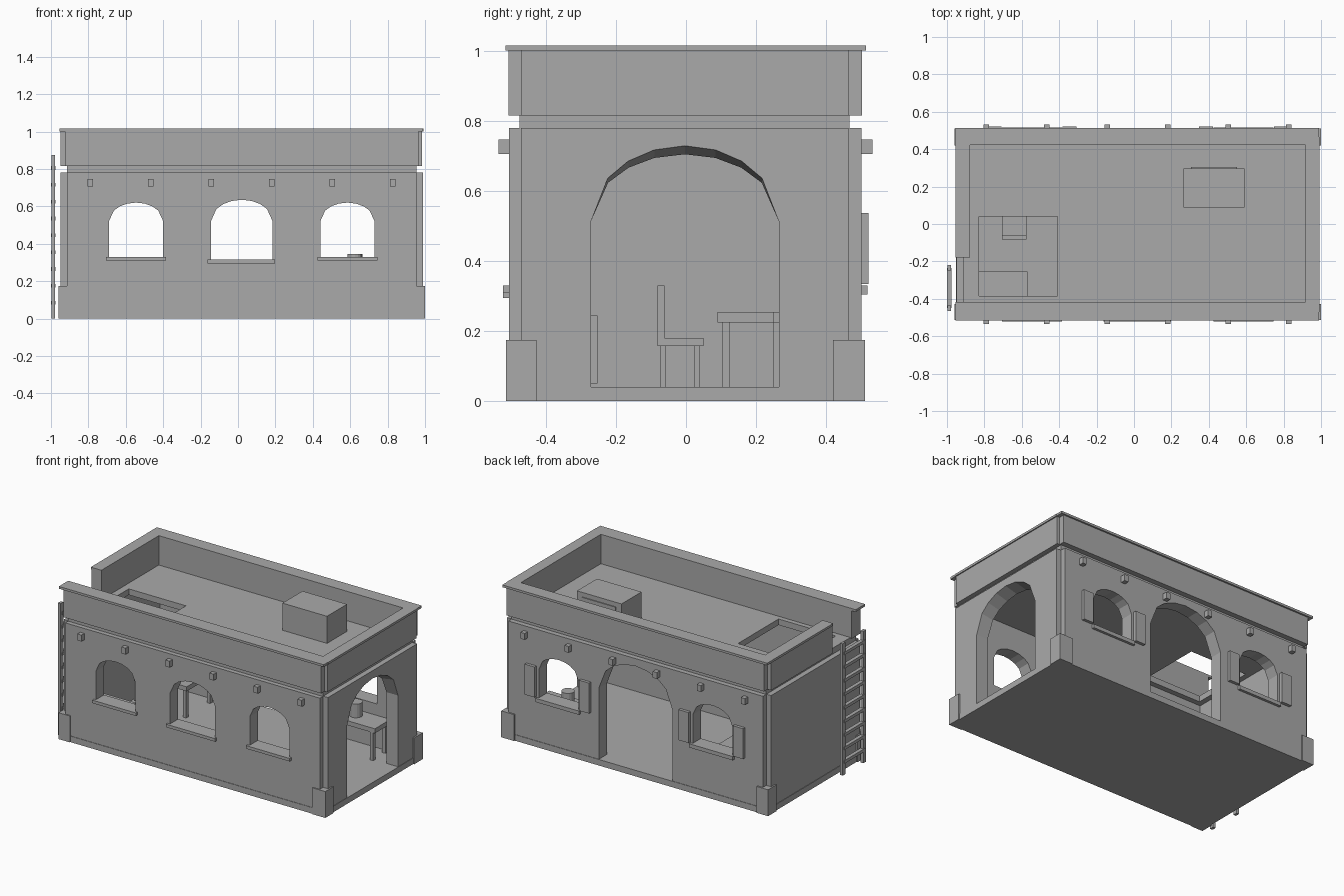
import bpy, bmesh, math

if "Cube" in bpy.data.objects:
    bpy.data.objects.remove(bpy.data.objects["Cube"])

GREY = (0.4, 0.4, 0.4, 1)
plaster = bpy.data.materials.new("plain_grey")
plaster.use_nodes = True
plaster.diffuse_color = GREY
plaster.node_tree.nodes["Principled BSDF"].inputs["Base Color"].default_value = GREY


def add_object(name, bm):
    bmesh.ops.recalc_face_normals(bm, faces=bm.faces)
    mesh = bpy.data.meshes.new(name)
    bm.to_mesh(mesh)
    bm.free()
    mesh.materials.append(plaster)
    obj = bpy.data.objects.new(name, mesh)
    bpy.context.collection.objects.link(obj)
    return obj


def box(name, x, y, z):
    """Box from (low, high) ranges on each axis."""
    bm = bmesh.new()
    bmesh.ops.create_cube(bm, size=1)
    for v in bm.verts:
        v.co = [r[0] + (c + 0.5) * (r[1] - r[0]) for r, c in zip((x, y, z), v.co)]
    return add_object(name, bm)


def arch_profile(half, bottom, spring, rise):
    right = [(half * math.cos(math.radians(a)), spring + rise * math.sin(math.radians(a)))
             for a in (0, 35, 53, 71, 90)]
    left = [(-u, z) for u, z in reversed(right[:-1])]
    return [(half, bottom)] + right + left + [(-half, bottom)]


def arch_cutter(place, near, far):
    """Solid lofted between two arch profiles; place maps (u, z, end) to a point."""
    bm = bmesh.new()
    rings = [[bm.verts.new(place(u, z, end)) for u, z in prof]
             for end, prof in enumerate((near, far))]
    n = len(near)
    for i in range(n):
        j = (i + 1) % n
        bm.faces.new((rings[0][i], rings[0][j], rings[1][j], rings[1][i]))
    bm.faces.new(rings[0])
    bm.faces.new(rings[1])
    cutter = add_object("cutter", bm)
    cutter.hide_render = True
    return cutter


def cut(target, cutters):
    for c in cutters:
        mod = target.modifiers.new("opening", "BOOLEAN")
        mod.operation, mod.solver, mod.object = "DIFFERENCE", "EXACT", c
    graph = bpy.context.evaluated_depsgraph_get()
    mesh = bpy.data.meshes.new_from_object(target.evaluated_get(graph))
    target.modifiers.clear()
    target.data = mesh
    for c in cutters:
        bpy.data.objects.remove(c)


def side_arch(centre, y, half, bottom, spring, top):
    prof = arch_profile(half, bottom, spring, top - spring)
    return arch_cutter(lambda u, z, e: (centre + u, y + (0.2 if e else -0.2), z), prof, prof)


# Floor slab and four walls
WALL_Z = (0.04, 0.78)
box("floor_slab", (-0.953, 0.993), (-0.508, 0.503), (0, 0.04))
front = box("front_wall", (-0.915, 0.955), (-0.505, -0.42), WALL_Z)
back = box("back_wall", (-0.915, 0.955), (0.415, 0.5), WALL_Z)
box("closed_end_wall", (-0.95, -0.865), (-0.47, 0.464), WALL_Z)
arched_end = box("arched_end_wall", (0.905, 0.99), (-0.47, 0.464), WALL_Z)

# Arched windows and doors
small = dict(half=0.145, bottom=0.33, spring=0.52, top=0.62)
cut(front, [side_arch(-0.545, -0.46, **small), side_arch(0.585, -0.46, **small),
            side_arch(0.02, -0.46, 0.165, 0.315, 0.52, 0.635)])
cut(back, [side_arch(-0.545, 0.46, **small), side_arch(0.585, 0.46, **small),
           side_arch(0.02, 0.46, 0.27, 0, 0.513, 0.73)])
cut(arched_end, [arch_cutter(lambda u, z, e: (0.9 if e else 0.995, u - 0.003, z),
                             arch_profile(0.268, 0, 0.513, 0.217),
                             arch_profile(0.268, 0, 0.513, 0.19))])

# Sills and shutters
for x in (-0.545, 0.585):
    box("front_sill", (x - 0.16, x + 0.16), (-0.522, -0.46), (0.31, 0.33))
    box("back_sill", (x - 0.16, x + 0.16), (0.46, 0.517), (0.305, 0.33))
    for s in (-1, 1):
        cx = x + s * 0.2
        box("shutter", (cx - 0.037, cx + 0.037), (0.5, 0.52), (0.335, 0.537))
box("front_middle_sill", (-0.163, 0.197), (-0.522, -0.46), (0.295, 0.315))

# Roof beam ends along both long walls
for i in range(6):
    x = -0.79 + i * 0.3235
    for y in ((-0.535, -0.5), (0.495, 0.532)):
        box("beam_end", (x - 0.015, x + 0.015), y, (0.705, 0.747))

# Corner blocks
for x in ((-0.96, -0.875), (0.905, 1.0)):
    for y in ((-0.513, -0.427), (0.42, 0.51)):
        box("corner_block", x, y, (0, 0.175))

# Roof with hatch
roof = box("roof", (-0.915, 0.955), (-0.475, 0.467), (0.78, 0.82))
hatch = box("hatch_cutter", (-0.83, -0.41), (-0.385, 0.04), (0.7, 0.9))
hatch.hide_render = True
cut(roof, [hatch])

# Parapet with caps; the ladder end leaves a gap
PAR_Z, CAP_Z = (0.815, 1.0), (1.0, 1.015)
box("front_parapet", (-0.925, 0.965), (-0.507, -0.417), PAR_Z)
box("back_parapet", (-0.925, 0.965), (0.422, 0.502), PAR_Z)
box("ladder_end_parapet", (-0.95, -0.877), (-0.18, 0.464), PAR_Z)
box("arched_end_parapet", (0.917, 0.985), (-0.47, 0.464), PAR_Z)
box("front_cap", (-0.955, 0.99), (-0.515, -0.417), CAP_Z)
box("back_cap", (-0.955, 0.99), (0.422, 0.513), CAP_Z)
box("ladder_end_cap", (-0.955, -0.877), (-0.18, 0.464), CAP_Z)
box("arched_end_cap", (0.917, 0.992), (-0.47, 0.464), CAP_Z)

# Rooftop box
box("roof_box", (0.265, 0.592), (0.088, 0.298), (0.81, 1.0))
box("roof_box_panel", (0.305, 0.552), (0.29, 0.304), (0.82, 0.97))

# Ladder
for y in (-0.45, -0.234):
    box("ladder_rail", (-0.997, -0.978), (y - 0.014, y + 0.014), (0, 0.875))
for i in range(9):
    z = 0.085 + i * 0.09
    box("ladder_rung", (-1.0, -0.975), (-0.45, -0.234), (z - 0.01, z + 0.01))


def legs(name, x, y, top, t):
    for lx in (x[0], x[1] - t):
        for ly in (y[0], y[1] - t):
            box(name, (lx, lx + t), (ly, ly + t), (0.04, top))


# Furniture: pot table, dining table, chair and chest
for name, x, y in (("pot_table", (0.42, 0.83), (0.25, 0.413)),
                   ("dining_table", (-0.83, -0.44), (0.09, 0.39))):
    box(name + "_top", x, y, (0.225, 0.255))
    inset = 0.012 if name == "dining_table" else 0
    legs(name + "_leg", (x[0] + 0.012, x[1] - 0.012), (y[0] + inset, y[1] - 0.012), 0.225, 0.024)
box("chair_seat", (-0.705, -0.575), (-0.082, 0.05), (0.157, 0.18))
box("chair_back", (-0.705, -0.575), (-0.082, -0.062), (0.18, 0.33))
legs("chair_leg", (-0.695, -0.585), (-0.073, 0.038), 0.157, 0.015)
box("chest", (-0.865, -0.57), (-0.42, -0.253), (0.05, 0.245))

# Pot
bm = bmesh.new()
bmesh.ops.create_cone(bm, cap_ends=True, segments=16, radius1=0.04, radius2=0.04, depth=0.092)
bmesh.ops.translate(bm, verts=bm.verts, vec=(0.625, 0.345, 0.3))
add_object("pot", bm)
